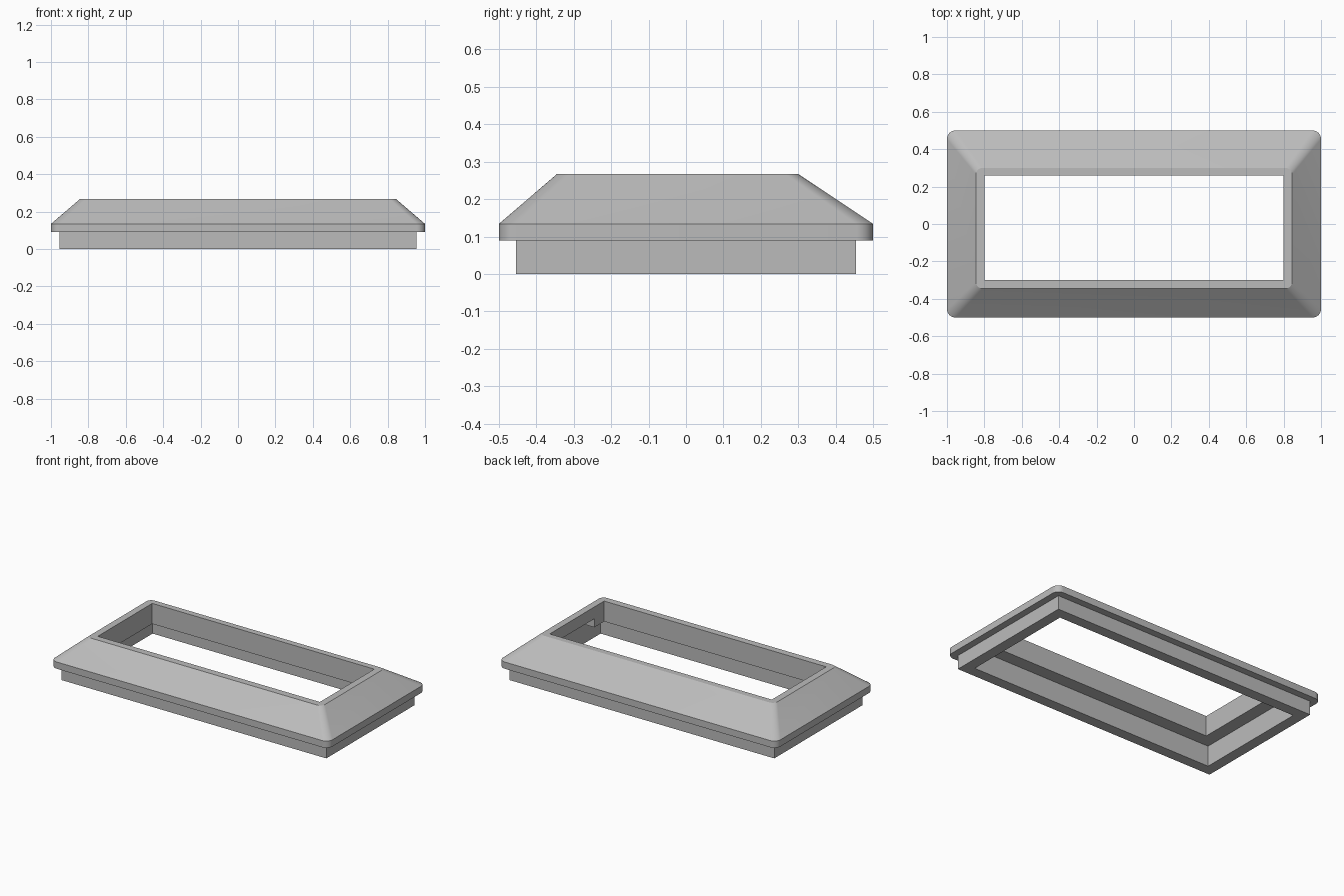
import bpy
import bmesh
from math import sin, cos, pi, radians

old = bpy.data.objects.get("Cube")
if old:
    bpy.data.objects.remove(old, do_unlink=True)

grey = bpy.data.materials.new("plain grey")
grey.use_nodes = True
colour = (0.5, 0.5, 0.5, 1)
grey.diffuse_color = colour
grey.node_tree.nodes["Principled BSDF"].inputs["Base Color"].default_value = colour

STEPS = 8  # segments per rounded corner


def rounded_rect(bm, half_x, front, back, z, radius):
    """Ring of vertices; radius 0 gives coincident corners, merged later."""
    corners = [(half_x, back, 1, 1), (-half_x, back, -1, 1),
               (-half_x, front, -1, -1), (half_x, front, 1, -1)]
    ring = []
    for i, (x, y, sx, sy) in enumerate(corners):
        for k in range(STEPS + 1):
            a = (i + k / STEPS) * pi / 2
            ring.append(bm.verts.new((x - sx * radius + radius * cos(a),
                                      y - sy * radius + radius * sin(a), z)))
    return ring


# Frame cross-section: half width, front, back, height, corner radius
RIM, LEDGE, TOP = 0.09, 0.134, 0.267
sections = [
    (0.955, -0.455, 0.455, 0, 0),          # skirt outside
    (0.955, -0.455, 0.455, RIM, 0),
    (1.0, -0.5, 0.5, RIM, 0.045),          # rim
    (1.0, -0.5, 0.5, LEDGE, 0.045),
    (0.845, -0.345, 0.3, TOP, 0.035),      # sloped sides
    (0.8, -0.3, 0.26, TOP, 0),             # window opening
    (0.8, -0.3, 0.26, LEDGE, 0),
    (0.885, -0.385, 0.385, LEDGE, 0),      # underside ledge
    (0.885, -0.385, 0.385, 0, 0),          # skirt inside
]
bm = bmesh.new()
rings = [rounded_rect(bm, *s) for s in sections]
for lower, upper in zip(rings, rings[1:] + rings[:1]):
    n = len(lower)
    for i in range(n):
        j = (i + 1) % n
        bm.faces.new((lower[i], lower[j], upper[j], upper[i]))
bmesh.ops.remove_doubles(bm, verts=bm.verts, dist=1e-5)
bmesh.ops.recalc_face_normals(bm, faces=bm.faces)
mesh = bpy.data.meshes.new("window_bezel")
bm.to_mesh(mesh)
bm.free()
bezel = bpy.data.objects.new("window_bezel", mesh)
bpy.context.collection.objects.link(bezel)
mesh.materials.append(grey)

# Slot cut into the inner wall on the left end, open to the ledge below
bpy.ops.mesh.primitive_cube_add(size=1, location=(0.817, -0.02, 0.145))
cutter = bpy.context.object
cutter.name = "slot_cutter"
cutter.scale = (0.134, 0.36, 0.09)
cutter.hide_render = True
cutter.data.materials.append(grey)

bpy.ops.object.select_all(action="DESELECT")
bezel.select_set(True)
bpy.context.view_layer.objects.active = bezel
cut = bezel.modifiers.new("slot", "BOOLEAN")
cut.operation = "DIFFERENCE"
cut.solver = "EXACT"
cut.object = cutter
bpy.ops.object.modifier_apply(modifier=cut.name)
bpy.data.objects.remove(cutter, do_unlink=True)

bpy.ops.object.shade_smooth_by_angle(angle=radians(25))
